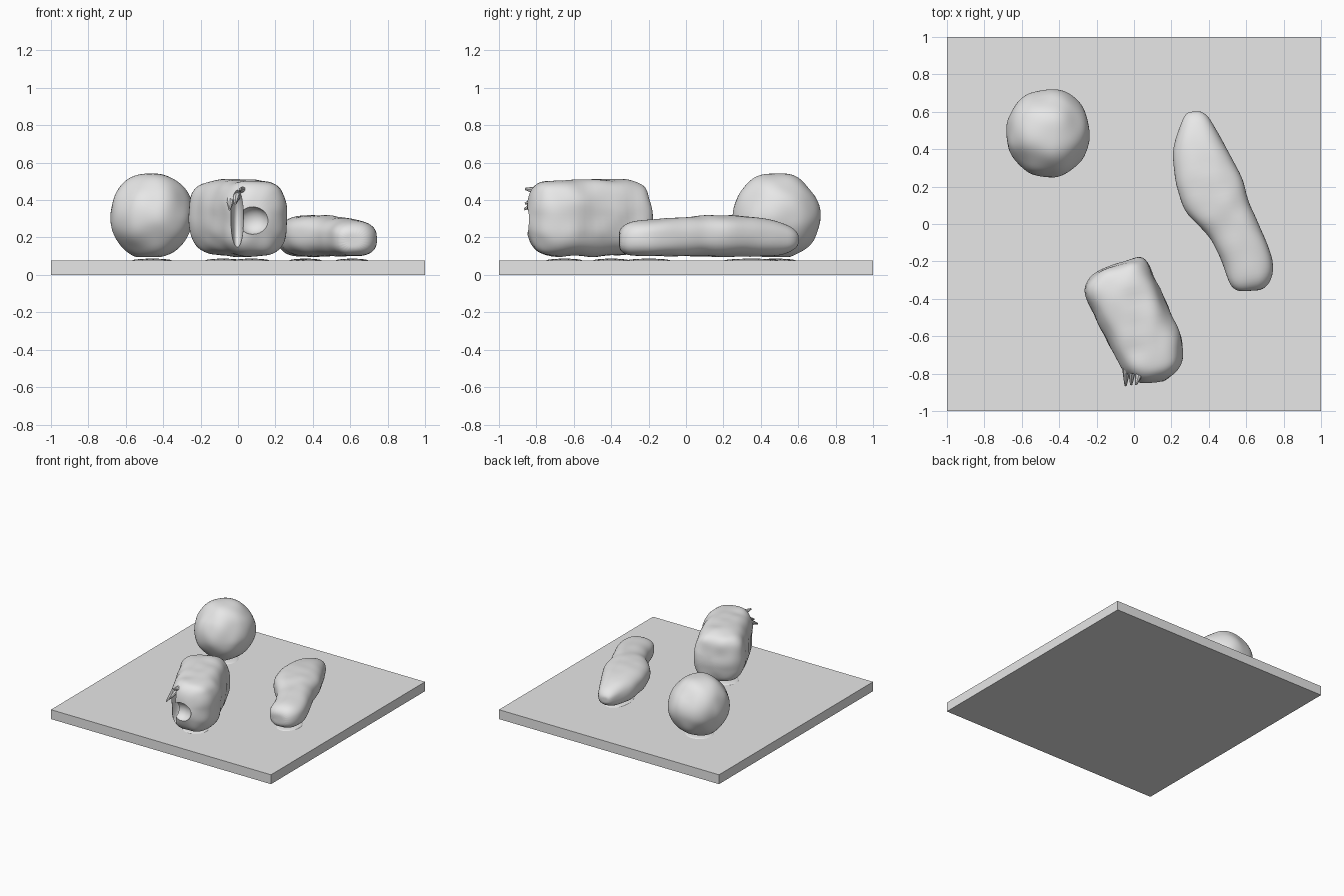
import bpy, bmesh, math
from mathutils import Vector, noise

if "Cube" in bpy.data.objects:
    bpy.data.objects.remove(bpy.data.objects["Cube"])

grey = bpy.data.materials.new("plain grey")
grey.diffuse_color = (0.8, 0.8, 0.8, 1)
grey.use_nodes = True
grey.node_tree.nodes["Principled BSDF"].inputs["Base Color"].default_value = grey.diffuse_color


def finish(name, bm):
    """Turn a bmesh into a named, smooth shaded object."""
    bmesh.ops.recalc_face_normals(bm, faces=bm.faces)
    mesh = bpy.data.meshes.new(name)
    bm.to_mesh(mesh)
    bm.free()
    mesh.materials.append(grey)
    obj = bpy.data.objects.new(name, mesh)
    bpy.context.collection.objects.link(obj)
    return obj


def activate(obj):
    bpy.ops.object.select_all(action='DESELECT')
    obj.select_set(True)
    bpy.context.view_layer.objects.active = obj


def smooth(obj):
    activate(obj)
    bpy.ops.object.shade_smooth_by_angle(angle=math.radians(35))


def roughen(obj, amount, scale):
    for v in obj.data.vertices:
        v.co += v.normal * amount * noise.noise(v.co * scale)


def loft(name, rings, power, seg=24):
    """Skin upright rounded sections: (left x, y, right x, y, low z, high z)."""
    bm = bmesh.new()
    loops = []
    for lx, ly, rx, ry, z0, z1 in rings:
        loop = []
        for i in range(seg):
            a = 2 * math.pi * i / seg
            c, s = math.cos(a), math.sin(a)
            u = math.copysign(abs(c) ** (2 / power), c) / 2 + 0.5
            w = math.copysign(abs(s) ** (2 / power), s) / 2 + 0.5
            loop.append(bm.verts.new((lx + (rx - lx) * u, ly + (ry - ly) * u,
                                      z0 + (z1 - z0) * w)))
        loops.append(loop)
    for a, b in zip(loops, loops[1:]):
        for i in range(seg):
            j = (i + 1) % seg
            bm.faces.new((a[i], a[j], b[j], b[i]))
    for loop in (loops[0], loops[-1]):
        mid = bm.verts.new(sum((v.co for v in loop), Vector()) / seg)
        for i in range(seg):
            bm.faces.new((loop[i], loop[(i + 1) % seg], mid))
    obj = finish(name, bm)
    activate(obj)
    obj.modifiers.new("round", 'SUBSURF').levels = 2
    bpy.ops.object.modifier_apply(modifier="round")
    return obj


def ellipsoid(name, centre, size, detail=3):
    bm = bmesh.new()
    bmesh.ops.create_icosphere(bm, subdivisions=detail, radius=1)
    bmesh.ops.scale(bm, vec=size, verts=bm.verts)
    bmesh.ops.translate(bm, vec=centre, verts=bm.verts)
    return finish(name, bm)


# Square slab
bm = bmesh.new()
bmesh.ops.create_cube(bm, size=1)
bmesh.ops.scale(bm, vec=(2, 2, 0.077), verts=bm.verts)
bmesh.ops.translate(bm, vec=(0, 0, 0.0385), verts=bm.verts)
finish("slab", bm)

# Low swellings on the slab beneath the lumps
for i, (x, y, rx, ry) in enumerate([(-0.46, 0.48, 0.11, 0.11), (-0.08, -0.4, 0.1, 0.1),
                                    (0.07, -0.65, 0.1, 0.1), (0.36, 0.35, 0.09, 0.15),
                                    (0.61, -0.2, 0.09, 0.12)]):
    smooth(ellipsoid(f"slab_swelling_{i + 1}", (x, y, 0.075), (rx, ry, 0.012)))

# Ball, slightly dented and flattened underneath
ball = ellipsoid("ball", (-0.46, 0.485, 0.315), (0.226, 0.236, 0.23), 5)
roughen(ball, 0.014, 7)
for v in ball.data.vertices:
    v.co.z = max(v.co.z, 0.096)
smooth(ball)

# Long bent lump
long_lump = loft("long_lump", [
    (0.28, 0.595, 0.36, 0.605, 0.15, 0.22),
    (0.25, 0.55, 0.41, 0.57, 0.12, 0.26),
    (0.22, 0.46, 0.45, 0.48, 0.10, 0.295),
    (0.20, 0.32, 0.52, 0.36, 0.096, 0.315),
    (0.23, 0.17, 0.585, 0.25, 0.096, 0.322),
    (0.28, 0.04, 0.615, 0.13, 0.098, 0.32),
    (0.38, -0.03, 0.64, 0.05, 0.10, 0.31),
    (0.45, -0.15, 0.705, -0.07, 0.098, 0.30),
    (0.485, -0.25, 0.75, -0.20, 0.096, 0.295),
    (0.51, -0.33, 0.735, -0.30, 0.10, 0.28),
    (0.55, -0.365, 0.69, -0.355, 0.13, 0.24),
], 2.5)
roughen(long_lump, 0.006, 9)
smooth(long_lump)

# Log with blunt ends
log = loft("log", [
    (-0.14, -0.23, 0.02, -0.18, 0.22, 0.40),
    (-0.22, -0.27, 0.05, -0.185, 0.14, 0.47),
    (-0.28, -0.34, 0.085, -0.22, 0.11, 0.505),
    (-0.25, -0.41, 0.14, -0.34, 0.10, 0.515),
    (-0.18, -0.56, 0.20, -0.48, 0.098, 0.513),
    (-0.12, -0.68, 0.26, -0.60, 0.098, 0.51),
    (-0.07, -0.77, 0.27, -0.71, 0.10, 0.508),
    (-0.04, -0.81, 0.24, -0.78, 0.12, 0.495),
    (0.00, -0.84, 0.19, -0.825, 0.17, 0.45),
    (0.04, -0.855, 0.13, -0.85, 0.24, 0.38),
], 2.9)
roughen(log, 0.01, 9)

# Broken front end: upright split and a pocket under the brow
for centre, size in [((-0.005, -0.83, 0.30), (0.035, 0.11, 0.16)),
                     ((0.08, -0.86, 0.29), (0.085, 0.07, 0.075))]:
    cutter = ellipsoid("cutter", centre, size)
    activate(log)
    cut = log.modifiers.new("cut", 'BOOLEAN')
    cut.operation, cut.object, cut.solver = 'DIFFERENCE', cutter, 'EXACT'
    bpy.ops.object.modifier_apply(modifier="cut")
    bpy.data.objects.remove(cutter)
smooth(log)

# Torn splinters at the split
for i, (base, tip) in enumerate([((-0.04, -0.77, 0.40), (-0.045, -0.865, 0.35)),
                                 ((0.03, -0.79, 0.45), (0.01, -0.86, 0.46)),
                                 ((-0.01, -0.77, 0.42), (-0.015, -0.86, 0.38))]):
    base, tip = Vector(base), Vector(tip)
    bm = bmesh.new()
    bmesh.ops.create_cone(bm, cap_ends=True, segments=8, radius1=0.024, radius2=0.006,
                          depth=(tip - base).length)
    bmesh.ops.rotate(bm, verts=bm.verts,
                     matrix=(tip - base).to_track_quat('Z', 'Y').to_matrix())
    bmesh.ops.translate(bm, vec=(base + tip) / 2, verts=bm.verts)
    smooth(finish(f"splinter_{i + 1}", bm))
